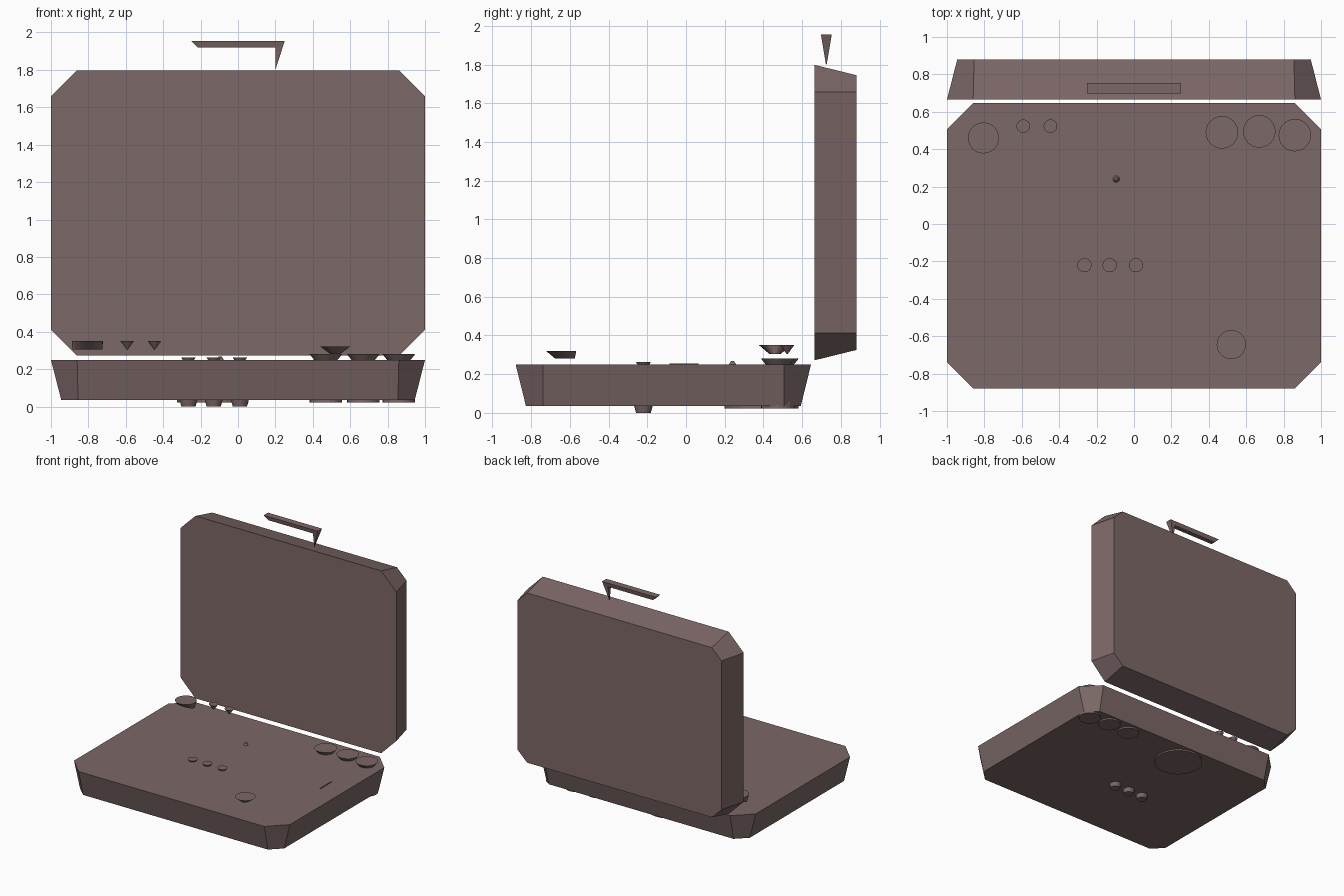
import bpy
import math
from mathutils import Vector

cube = bpy.data.objects.get("Cube")
if cube:
    bpy.data.objects.remove(cube, do_unlink=True)

# The single colour
COLOUR = (0.2, 0.138, 0.135, 1.0)
brown = bpy.data.materials.new("dusty brown")
brown.use_nodes = True
brown.diffuse_color = COLOUR
brown.node_tree.nodes["Principled BSDF"].inputs["Base Color"].default_value = COLOUR


def make_object(name, verts, faces):
    mesh = bpy.data.meshes.new(name)
    mesh.from_pydata([tuple(v) for v in verts], [], faces)
    mesh.materials.append(brown)
    obj = bpy.data.objects.new(name, mesh)
    bpy.context.collection.objects.link(obj)
    return obj


def loft(name, lower, upper):
    """Closed solid between two loops listed counter-clockwise from above."""
    n = len(lower)
    faces = [(i, (i + 1) % n, n + (i + 1) % n, n + i) for i in range(n)]
    faces += [tuple(reversed(range(n))), tuple(range(n, 2 * n))]
    return make_object(name, lower + upper, faces)


def octagon(half_x, half_y, cut_x, cut_y, z):
    """Rectangle with its corners cut off."""
    corner = [(half_x, cut_y), (cut_x, half_y)]
    loop = corner + [(-x, y) for x, y in reversed(corner)]
    loop += [(-x, -y) for x, y in loop]
    return [Vector((x, y, z)) for x, y in loop]


def ring(x, y, z, rx, ry, sides):
    return [Vector((x + rx * math.cos(math.tau * i / sides),
                    y + ry * math.sin(math.tau * i / sides), z))
            for i in range(sides)]


def knob(name, x, y, low, high, r_low, r_high, ry_low=None, shift=0.0, sides=24):
    """Tapered disc; the lower end may be oval and shifted in y."""
    return loft(name, ring(x, y + shift, low, r_low, ry_low or r_low, sides),
                ring(x, y, high, r_high, r_high, sides))


# Two matching tapered shells: the tray lies flat, the lid stands upright
DEPTH = 0.215
wide = octagon(1.0, 0.763, 0.86, 0.623, DEPTH)
narrow = octagon(0.945, 0.71, 0.855, 0.623, 0)
tray = loft("tray", narrow, wide)
tray.location = (0, -0.117, 0.035)
lid = loft("lid", narrow, wide)
lid.rotation_euler = (math.pi / 2, 0, 0)
lid.location = (0, 0.88, 1.035)

# Handle: tapered bar with one pointed leg
MID = 0.725
outline = [(-0.25, 1.955, 0.028), (-0.215, 1.92, 0.02), (0.2, 1.92, 0.02),
           (0.2, 1.8, 0.002), (0.25, 1.955, 0.028)]
front = [Vector((x, MID - w, z)) for x, z, w in outline]
back = [Vector((x, MID + w, z)) for x, z, w in outline]
# Side faces are split so that each stays flat
n = len(outline)
faces = [(i, n + i, n + (i + 1) % n, (i + 1) % n) for i in range(n)]
for tri in [(0, 1, 2), (0, 2, 4), (2, 3, 4)]:
    faces += [tri, tuple(n + i for i in reversed(tri))]
make_object("handle", front + back, faces)

# Large knobs, with matching feet beneath the tray
for i, (x, y) in enumerate([(0.47, 0.49), (0.67, 0.495), (0.86, 0.475)]):
    knob(f"large_knob_{i + 1}", x, y, 0.24, 0.28, 0.055, 0.087)
    knob(f"corner_foot_{i + 1}", x, y, 0.022, 0.06, 0.087, 0.087)

# Row of small buttons, with pegs beneath the tray
for i, x in enumerate([-0.265, -0.13, 0.01]):
    knob(f"button_{i + 1}", x, -0.22, 0.24, 0.262, 0.025, 0.038)
    knob(f"peg_{i + 1}", x, -0.22, 0, 0.05, 0.038, 0.052)

# Wide plate under the tray
knob("under_plate", -0.135, 0.39, 0.022, 0.05, 0.19, 0.19, sides=32)

# Raised pieces above the tray
knob("raised_dial", -0.805, 0.46, 0.305, 0.35, 0.08, 0.083, ry_low=0.03)
knob("front_dial", 0.52, -0.645, 0.28, 0.32, 0.025, 0.078, ry_low=0.05, shift=0.02)
for i, x in enumerate([-0.592, -0.447]):
    knob(f"cone_pin_{i + 1}", x, 0.523, 0.303, 0.35, 0.002, 0.036)

# Tiny pin and thin slot blade
knob("tiny_pin", -0.095, 0.24, 0.245, 0.268, 0.021, 0.008, shift=0.0, sides=12)
loft("slot_blade", octagon(0.002, 0.075, 0.001, 0.074, 0.24),
     octagon(0.002, 0.075, 0.001, 0.074, 0.256)).location = (0.82, -0.01, 0)
